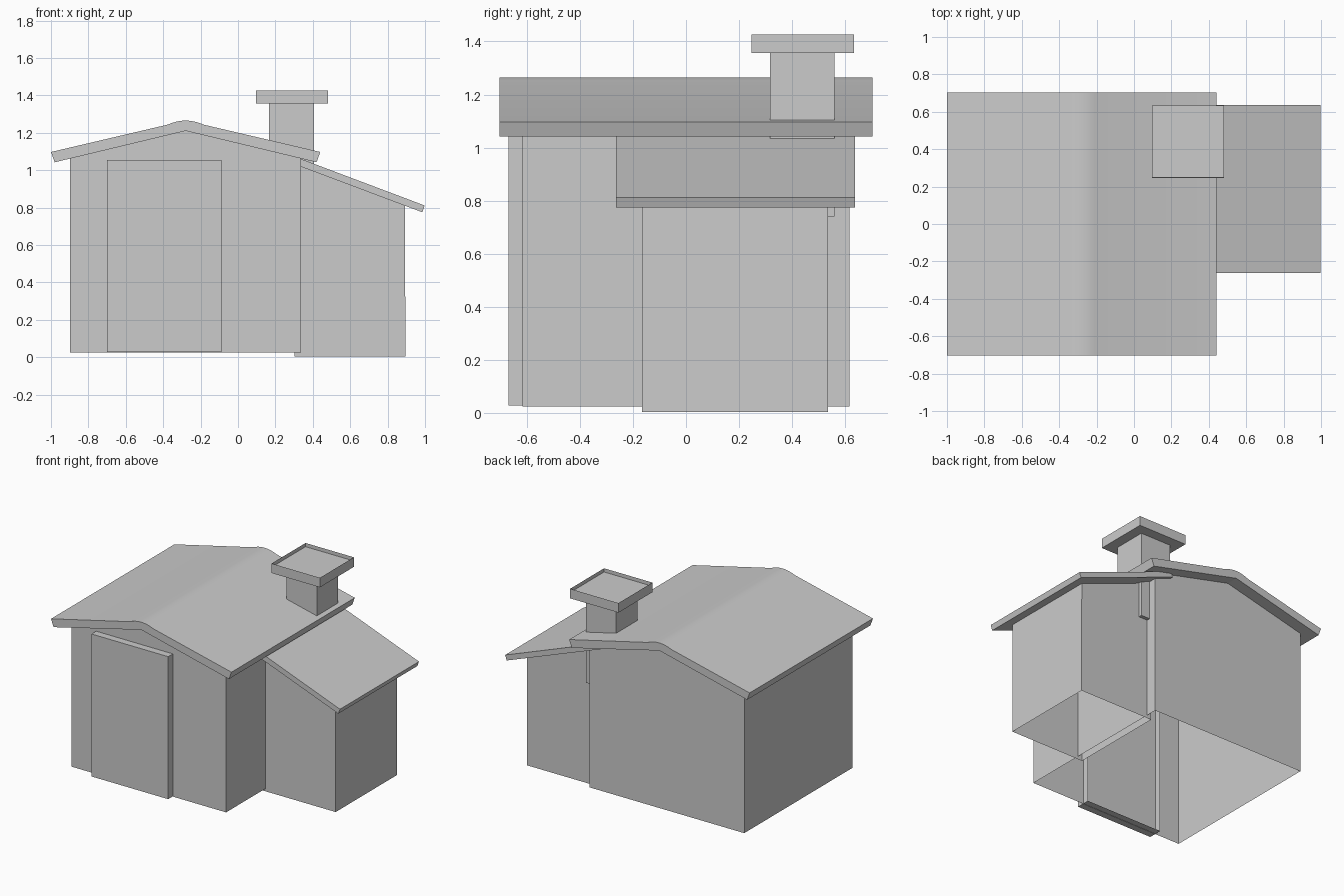
import bpy, bmesh, math

if "Cube" in bpy.data.objects:
    bpy.data.objects.remove(bpy.data.objects["Cube"])


def finish(name, bm):
    me = bpy.data.meshes.new(name)
    bmesh.ops.recalc_face_normals(bm, faces=bm.faces)
    bm.to_mesh(me)
    bm.free()
    ob = bpy.data.objects.new(name, me)
    bpy.context.collection.objects.link(ob)
    return ob


def prism(name, profile, y0, y1, drop=()):
    """Extrude an (x, z) profile from y0 to y1; sides listed in drop are left open."""
    bm = bmesh.new()
    front = [bm.verts.new((x, y0, z)) for x, z in profile]
    back = [bm.verts.new((x, y1, z)) for x, z in profile]
    n = len(profile)
    for i in range(n):
        if i not in drop:
            j = (i + 1) % n
            bm.faces.new((front[i], front[j], back[j], back[i]))
    if 'front' not in drop:
        bm.faces.new(front)
    if 'back' not in drop:
        bm.faces.new(back)
    return finish(name, bm)


def rect(x0, x1, z0, z1):
    # sides: 0 bottom, 1 right, 2 top, 3 left
    return [(x0, z0), (x1, z0), (x1, z1), (x0, z1)]


RIDGE = -0.28

# Main house walls, open underneath and under the roof
prism("house_walls", [(-0.897, 0.025), (0.337, 0.025), (0.337, 1.063),
                      (RIDGE, 1.212), (-0.897, 1.063)], -0.617, 0.617, drop=(0, 2, 3))

# Main roof with a rounded ridge
top = [(-1.0, 1.097)]
half, edge_z, slope = 0.095, 1.235, 0.2275
for i in range(9):
    u = -1 + i / 4
    top.append((RIDGE + half * u, edge_z + slope * half * (1 - u * u)))
for k in range(1, 10):
    x, z = top[k]
    top[k] = (x, z + 0.0085)
top.append((0.44, 1.097))
roof = prism("main_roof", top + [(0.42, 1.042), (RIDGE, 1.21), (-0.98, 1.042)], -0.703, 0.703)
bpy.context.view_layer.objects.active = roof
roof.select_set(True)
bpy.ops.object.shade_smooth_by_angle(angle=math.radians(12))

# Door: a shallow shell with an open back pushed through the front wall
prism("door", rect(-0.70, -0.088, 0.027, 1.055), -0.67, -0.57, drop=('back',))

# Side shed, open underneath
prism("shed_walls", [(0.303, 0.004), (0.895, 0.004), (0.893, 0.812), (0.303, 1.035)],
      -0.165, 0.535, drop=(0, 2))

# Shed roof, tucked under the main roof
prism("shed_roof", [(0.22, 1.104), (0.205, 1.068), (0.985, 0.775), (0.998, 0.811)], -0.263, 0.637)

# Chimney shaft running down past the shed
prism("chimney_shaft", rect(0.165, 0.407, 0.74, 1.357), 0.317, 0.56)

# Chimney cap with a thin rim around a sunken top
prism("chimney_cap", rect(0.095, 0.481, 1.357, 1.426), 0.247, 0.634, drop=(2,))
prism("cap_floor", rect(0.096, 0.48, 1.357, 1.4), 0.248, 0.633, drop=(0, 1, 3, 'front', 'back'))
